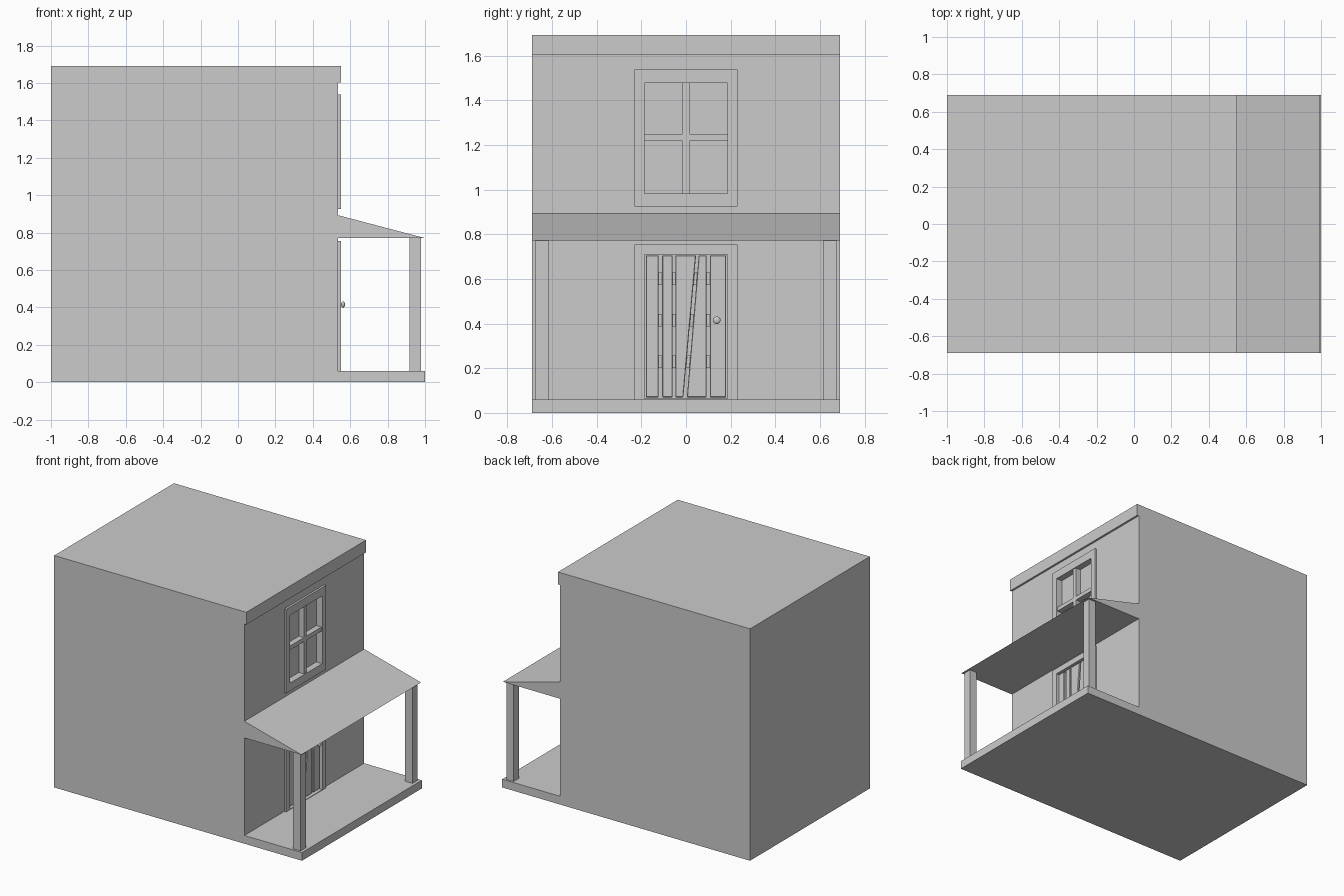
import bpy, bmesh, math
from mathutils import Vector

if "Cube" in bpy.data.objects:
    bpy.data.objects.remove(bpy.data.objects["Cube"])

WALL = 0.535      # outer wall plane
TRIM = 0.55       # face of the trim
BACK = 0.502      # back of the door and window recesses


def prism(name, pts, axis, lo, hi, bevel=0.0):
    """Extrude a 2D profile: axis 'y' takes (x, z) points, axis 'x' takes (y, z)."""
    bm = bmesh.new()
    place = (lambda p: (p[0], lo, p[1])) if axis == 'y' else (lambda p: (lo, p[0], p[1]))
    face = bm.faces.new([bm.verts.new(place(p)) for p in pts])
    ext = bmesh.ops.extrude_face_region(bm, geom=[face])
    step = Vector((0, hi - lo, 0)) if axis == 'y' else Vector((hi - lo, 0, 0))
    bmesh.ops.translate(bm, vec=step,
                        verts=[g for g in ext['geom'] if isinstance(g, bmesh.types.BMVert)])
    bmesh.ops.recalc_face_normals(bm, faces=bm.faces)
    me = bpy.data.meshes.new(name)
    bm.to_mesh(me)
    bm.free()
    ob = bpy.data.objects.new(name, me)
    bpy.context.collection.objects.link(ob)
    if bevel:
        mod = ob.modifiers.new("soft_edges", 'BEVEL')
        mod.width, mod.segments = bevel, 1
    return ob


def box(name, x0, x1, y0, y1, z0, z1, bevel=0.0):
    return prism(name, [(y0, z0), (y1, z0), (y1, z1), (y0, z1)], 'x', x0, x1, bevel)


def cut(ob, cutter):
    mod = ob.modifiers.new("opening", 'BOOLEAN')
    mod.operation, mod.solver, mod.object = 'DIFFERENCE', 'EXACT', cutter
    bpy.context.view_layer.objects.active = ob
    bpy.ops.object.modifier_apply(modifier=mod.name)


# House shell: porch floor, awning and cornice in one side profile
shell = prism("house_shell", [
    (-1, 0), (1, 0), (1, 0.06), (WALL, 0.06), (WALL, 0.772), (0.995, 0.772),
    (WALL, 0.893), (WALL, 1.602), (TRIM, 1.602), (TRIM, 1.692), (-1, 1.692)],
    'y', -0.69, 0.69)

# Door and window trim, with openings cut through trim and wall
openings = [("window", 0.925, 1.538, 0.983, 1.477), ("door", 0.06, 0.755, 0.064, 0.71)]
for part, z0, z1, c0, c1 in openings:
    frame = box(part + "_frame", WALL, TRIM, -0.23, 0.23, z0, z1)
    cutter = box(part + "_cutter", BACK, 0.6, -0.186, 0.186, c0, c1)
    cutter.hide_render = True
    cut(shell, cutter)
    cut(frame, cutter)
    bpy.data.objects.remove(cutter)

# Window bars
box("window_bar_vertical", BACK, 0.543, -0.015, 0.015, 0.983, 1.477)
box("window_bar_horizontal", BACK, 0.543, -0.186, 0.186, 1.218, 1.248)

# Door planks: (bottom left, bottom right, top left, top right)
planks = [(-0.18, -0.123, -0.18, -0.123), (-0.107, -0.06, -0.107, -0.06),
          (-0.048, -0.012, -0.048, 0.045), (0.004, 0.092, 0.057, 0.092),
          (0.107, 0.18, 0.107, 0.18)]
for i, (a, b, c, d) in enumerate(planks):
    prism(f"door_plank_{i + 1}", [(a, 0.07), (b, 0.07), (d, 0.706), (c, 0.706)],
          'x', BACK, 0.535, 0.003)

# Battens behind the planks
for i, z in enumerate((0.23, 0.415, 0.60)):
    box(f"door_batten_{i + 1}", BACK, 0.518, -0.18, 0.18, z - 0.028, z + 0.028)

# Door knob on its stem
bpy.ops.mesh.primitive_cylinder_add(vertices=16, radius=0.006, depth=0.03,
                                    location=(0.545, 0.138, 0.415),
                                    rotation=(0, math.pi / 2, 0))
bpy.context.object.name = "door_knob_stem"
bpy.ops.object.shade_smooth_by_angle()
bpy.ops.mesh.primitive_uv_sphere_add(segments=20, ring_count=12, radius=0.017,
                                     location=(0.562, 0.138, 0.415),
                                     rotation=(0, math.pi / 2, 0))
knob = bpy.context.object
knob.name = "door_knob"
knob.scale = (1, 1, 0.6)
bpy.ops.object.shade_smooth()

# Porch posts
for side, y in (("left", -0.645), ("right", 0.645)):
    box(f"porch_post_{side}", 0.918, 0.978, y - 0.03, y + 0.03, 0.06, 0.774)
